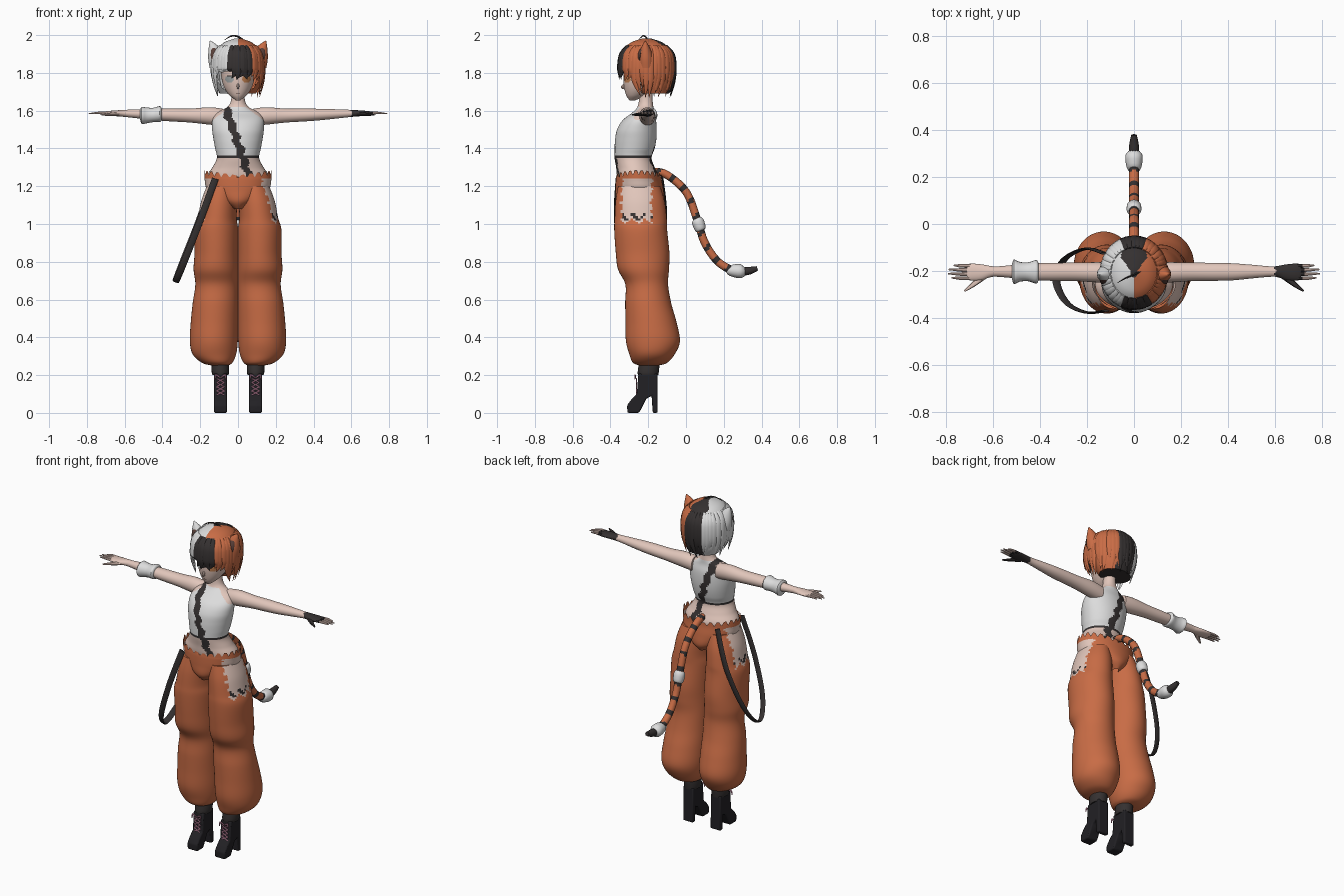
import bpy, bmesh, math, random
from mathutils import Vector

random.seed(4)
if "Cube" in bpy.data.objects:
    bpy.data.objects.remove(bpy.data.objects["Cube"])

COLOURS = {
    "skin": (0.76, 0.57, 0.50), "orange": (0.58, 0.15, 0.06), "white": (0.72, 0.72, 0.72),
    "charcoal": (0.035, 0.03, 0.03), "boot black": (0.016, 0.015, 0.018),
    "lace pink": (0.75, 0.32, 0.47), "ear brown": (0.10, 0.05, 0.04),
    "amber": (0.55, 0.22, 0.08), "eye grey": (0.35, 0.38, 0.38),
}
MATS = {}
for label, rgb in COLOURS.items():
    mat = bpy.data.materials.new(label)
    mat.use_nodes = True
    mat.diffuse_color = (*rgb, 1)
    mat.node_tree.nodes["Principled BSDF"].inputs["Base Color"].default_value = (*rgb, 1)
    MATS[label] = mat


def finish(name, bm, colour):
    """Turn a bmesh into a smooth object; colour is a name or a rule on face centres."""
    bmesh.ops.recalc_face_normals(bm, faces=bm.faces)
    mesh = bpy.data.meshes.new(name)
    used = []
    for face in bm.faces:
        label = colour(face.calc_center_median()) if callable(colour) else colour
        if label not in used:
            used.append(label)
            mesh.materials.append(MATS[label])
        face.material_index = used.index(label)
    bm.to_mesh(mesh)
    bm.free()
    mesh.shade_smooth()
    mesh.set_sharp_from_angle(angle=math.radians(40))
    obj = bpy.data.objects.new(name, mesh)
    bpy.context.collection.objects.link(obj)
    return obj


def bridge(name, rings, colour, caps=True, drop=None):
    """Join rings of points into a skin, leaving out faces where drop is true."""
    bm = bmesh.new()
    rows = [[bm.verts.new(p) for p in ring] for ring in rings]
    n = len(rows[0])
    for low, high in zip(rows, rows[1:]):
        for i in range(n):
            j = (i + 1) % n
            bm.faces.new((low[i], low[j], high[j], high[i]))
    if caps:
        bm.faces.new(rows[0])
        bm.faces.new(rows[-1])
    if drop:
        gone = [f for f in bm.faces if drop(f.calc_center_median())]
        bmesh.ops.delete(bm, geom=gone, context="FACES")
    return finish(name, bm, colour)


def smooth(rows, steps):
    """Catmull-Rom interpolation through rows of numbers."""
    out = []
    for i in range(len(rows) - 1):
        quad = zip(rows[max(i - 1, 0)], rows[i], rows[i + 1], rows[min(i + 2, len(rows) - 1)])
        quad = list(quad)
        for k in range(steps):
            t = k / steps
            out.append([b + t / 2 * (c - a + t * (2*a - 5*b + 4*c - d + t * (3*(b - c) + d - a)))
                        for a, b, c, d in quad])
    return out + [list(rows[-1])]


def circle(n):
    return [(math.cos(2 * math.pi * i / n), math.sin(2 * math.pi * i / n)) for i in range(n)]


def loft(name, rows, colour, side=1, axis="z", sides=48, steps=6, **options):
    """Rows are (position on axis, two centre coordinates, two radii)."""
    rings = []
    for t, a, b, ra, rb in smooth(rows, steps):
        ring = [(a + ra * c, b + rb * s) for c, s in circle(sides)]
        rings.append([(side * u, v, t) if axis == "z" else (side * t, u, v) for u, v in ring])
    return bridge(name, rings, colour, **options)


def sweep(name, points, widths, thick, colour, ref, sides=8, steps=5):
    """Sweep an oval along a path; thick is its depth along ref over its width."""
    rows = smooth([(*p, w) for p, w in zip(points, widths)], steps)
    path = [Vector(r[:3]) for r in rows]
    rings = []
    for i, p in enumerate(path):
        tangent = path[min(i + 1, len(path) - 1)] - path[max(i - 1, 0)]
        across = tangent.cross(Vector(ref)).normalized()
        up = across.cross(tangent).normalized()
        w = max(rows[i][3], 0.0008)
        rings.append([p + across * (w * c) + up * (w * thick * s) for c, s in circle(sides)])
    return bridge(name, rings, colour)


def wave(value, rate):
    return abs((value * rate) % 1 - 0.5) * 2


# Torso with a cropped halter top and a ragged diagonal stripe
def torso_colour(c):
    middle = -0.07 + (1.63 - c.z) * 0.34 + 0.018 * (wave(c.z, 15) - 0.5)
    if abs(c.x - middle) < 0.021 and c.z < 1.635 or 1.352 < c.z < 1.362:
        return "charcoal"
    return "white" if 1.36 < c.z < 1.62 - 0.75 * max(abs(c.x) - 0.04, 0) else "skin"


loft("torso", [(1.19, 0, -.25, .14, .1), (1.25, 0, -.255, .165, .11), (1.3, 0, -.268, .135, .102),
               (1.35, 0, -.28, .112, .098), (1.4, 0, -.272, .121, .106), (1.45, 0, -.266, .13, .109),
               (1.5, 0, -.26, .137, .105), (1.55, 0, -.247, .135, .088), (1.59, 0, -.227, .11, .057),
               (1.62, 0, -.215, .055, .042), (1.66, 0, -.213, .036, .036), (1.72, 0, -.213, .036, .036)],
     torso_colour, sides=96, steps=8)


# Baggy trousers with a torn opening at each hip
def trouser_colour(c):
    rag = 0.02 * wave(c.z, 22)
    bottom = 1.0 + 0.03 * wave(c.y, 14)
    if abs(c.x) > 0.12 and -0.35 + rag < c.y < -0.19 + rag and bottom < c.z < 1.24:
        return "charcoal" if bottom + 0.015 < c.z < 1.02 + 0.045 * wave(c.y, 18) else "skin"
    return "orange"


hips = loft("trouser_hips", [(1.08, 0, -.24, .03, .1), (1.12, 0, -.243, .1, .128),
                             (1.18, 0, -.246, .163, .127), (1.23, 0, -.25, .176, .122),
                             (1.25, 0, -.25, .178, .12)], trouser_colour, sides=72, caps=False)
rim = max(v.co.z for v in hips.data.vertices)
for v in hips.data.vertices:
    if v.co.z > rim - 0.001:
        v.co.z += 0.15 * abs(v.co.x) - 0.008 + (0.015 if v.index % 3 else -0.008)

LEG = [(.25, .095, -.195, .04, .045), (.265, .11, -.19, .08, .09), (.31, .125, -.18, .115, .12),
       (.38, .128, -.175, .127, .143), (.48, .125, -.185, .125, .135), (.58, .12, -.2, .12, .122),
       (.68, .113, -.208, .113, .113), (.76, .117, -.225, .118, .135), (.85, .115, -.23, .115, .142),
       (.97, .115, -.24, .115, .14), (1.03, .11, -.24, .103, .138), (1.12, .1, -.243, .095, .13),
       (1.2, .088, -.248, .078, .112)]
BOOT = [(-.31, 0), (-.312, .04), (-.29, .07), (-.26, .1), (-.252, .21), (-.152, .21), (-.15, 0),
        (-.176, 0), (-.182, .09), (-.21, .075), (-.24, .015), (-.25, 0)]
ARM = [(.08, -.205, 1.565, .04, .045), (.15, -.205, 1.572, .043, .046), (.25, -.203, 1.574, .039, .037),
       (.35, -.203, 1.577, .038, .034), (.42, -.203, 1.579, .036, .031), (.5, -.202, 1.582, .029, .026),
       (.58, -.202, 1.585, .022, .02), (.61, -.202, 1.586, .024, .018), (.65, -.205, 1.586, .034, .015),
       (.69, -.204, 1.586, .036, .012), (.71, -.204, 1.586, .032, .008)]

for side, word in ((1, "left"), (-1, "right")):
    loft(word + "_trouser_leg", LEG, trouser_colour, side=side, sides=64)

    # Ankle cuff and heeled boot
    loft(word + "_ankle_cuff", [(.2, .093, -.2, .042, .054), (.215, .093, -.2, .046, .056),
                                (.25, .093, -.196, .046, .055), (.28, .093, -.195, .04, .05)],
         "charcoal", side=side, sides=24, steps=3)
    bm = bmesh.new()
    edge = [bm.verts.new((side * 0.093 - 0.034, y, z)) for y, z in BOOT]
    grown = bmesh.ops.extrude_face_region(bm, geom=[bm.faces.new(edge)])["geom"]
    bmesh.ops.translate(bm, vec=(0.068, 0, 0), verts=[g for g in grown if isinstance(g, bmesh.types.BMVert)])
    boot = finish(word + "_boot", bm, "boot black")
    bevel = boot.modifiers.new("soft edges", "BEVEL")
    bevel.width, bevel.segments = 0.007, 2

    # Crossed laces with a bow
    for k in range(4):
        z = 0.105 + k * 0.022
        for tilt in (1, -1):
            ends = [(side * 0.093 + u * 0.02, -0.262, z + tilt * u * 0.011) for u in (-1, 0, 1)]
            sweep(word + "_boot_lace", ends, [.0035] * 3, 1, "lace pink", (0, 1, 0), 6, 1)
    for tilt in (1, -1):
        bow = [(side * 0.093, -.265, .185), (side * 0.093 + tilt * .024, -.27, .2),
               (side * 0.093 + tilt * .03, -.27, .175)]
        sweep(word + "_lace_bow", bow, [.003, .006, .002], 0.6, "lace pink", (0, 1, 0), 6, 3)

    # Arm and hand, gloved on the left
    loft(word + "_arm", ARM, lambda c: "charcoal" if c.x > 0.595 + 0.01 * wave(c.y, 40) else "skin",
         side=side, axis="x", sides=24, steps=5)
    for k, tip in enumerate((.775, .79, .787, .765)):
        y = -0.23 + k * 0.0175
        sweep(word + "_finger", [(side * .69, y, 1.586), (side * .735, y, 1.588), (side * tip, y + .002, 1.584)],
              [.0085, .0075, .003], 0.9, lambda c: "charcoal" if c.x > 0 and c.x < .72 else "skin", (0, 0, 1))
    sweep(word + "_thumb", [(side * .635, -.22, 1.582), (side * .68, -.255, 1.58), (side * .72, -.285, 1.578)],
          [.014, .011, .004], 0.8, "charcoal" if side > 0 else "skin", (0, 0, 1))

    # Cat ear with a dark inside
    fur = "orange" if side > 0 else "white"
    sweep(word + "_ear", [(side * .1, -.21, 1.84), (side * .115, -.213, 1.89), (side * .132, -.215, 1.935),
                          (side * .148, -.215, 1.97)], [.052, .045, .026, .002], 0.85, fur, (0, 1, 0), 16)
    sweep(word + "_ear_inside", [(side * .105, -.245, 1.86), (side * .12, -.244, 1.9), (side * .137, -.226, 1.945)],
          [.03, .026, .003], 0.45, "ear brown", (0, 1, 0), 12)

# Fluffy wrist cuff on the right arm
loft("wrist_cuff", [(.405, -.203, 1.58, .036, .034), (.415, -.203, 1.582, .05, .042),
                    (.45, -.203, 1.577, .04, .038), (.485, -.203, 1.575, .042, .042),
                    (.51, -.203, 1.575, .052, .045), (.518, -.203, 1.58, .03, .026)],
     "white", side=-1, axis="x", sides=20, steps=3)


# Head with painted eyes and mouth
def face_colour(c):
    if c.y < -0.25:
        spot = Vector(((abs(c.x) - 0.045) / 0.023, (c.z - 1.768) / 0.02))
        if spot.length < 1:
            return "charcoal" if spot.y > 0.55 else ("amber" if c.x > 0 else "eye grey")
        if abs(c.x) < 0.012 and abs(c.z - 1.692) < 0.002:
            return "ear brown"
    return "skin"


loft("head", [(1.655, 0, -.283, .012, .016), (1.68, 0, -.266, .044, .05), (1.72, 0, -.242, .072, .085),
              (1.77, 0, -.225, .087, .107), (1.83, 0, -.215, .09, .112), (1.9, 0, -.21, .07, .085)],
     face_colour, sides=96, steps=10)
sweep("nose", [(0, -.322, 1.75), (0, -.333, 1.73), (0, -.338, 1.722), (0, -.318, 1.715)],
      [.003, .007, .006, .003], 1, "skin", (1, 0, 0))


# Hair: white and orange halves parted by black
def hair_colour(c):
    if c.y < -0.27 and abs(c.x - 0.015) < 0.062 and c.z < 1.9:
        return "charcoal"
    if abs(c.x) < 0.055 * min(max((c.y + 0.22) / 0.08, 0), 1):
        return "charcoal"
    return "orange" if c.x > 0 else "white"


loft("hair_cap", [(1.69, 0, -.165, .095, .075), (1.74, 0, -.175, .118, .105), (1.8, 0, -.195, .13, .13),
                  (1.86, 0, -.205, .131, .142), (1.92, 0, -.208, .113, .125), (1.96, 0, -.208, .075, .085),
                  (1.983, 0, -.208, .015, .02)], hair_colour, sides=64,
     drop=lambda c: c.y < -0.235 and c.z < 1.835 and abs(c.x) < 0.105)

LOCKS = 40
for k in range(LOCKS):
    angle = 2 * math.pi * (k + random.uniform(-0.25, 0.25)) / LOCKS
    out = Vector((math.cos(angle), math.sin(angle), 0))
    front = out.y < -0.55
    tip = random.uniform(1.755, 1.81) if front else random.uniform(1.665, 1.72)
    swing = Vector((-out.y, out.x, 0)) * random.uniform(-0.025, 0.025)

    def at(scale, z):
        return Vector((out.x * 0.136 * scale, -0.207 + out.y * 0.148 * scale, z))

    middle = at(1.02, 1.83)
    pts = [at(0.72, 1.945), at(0.95, 1.9), middle, at(1.0 if front else 0.98, (1.83 + tip) / 2),
           at(0.98 if front else 0.84, tip) + swing]
    sweep("hair_lock", pts, [.008, .02, .02, .015, .001], 0.4, hair_colour(middle), out, 6, 3)
sweep("stray_curl", [(.03, -.2, 1.97), (.0, -.215, 1.992), (-.035, -.23, 1.995), (-.07, -.25, 1.975)],
      [.006, .005, .004, .001], 0.8, "charcoal", (0, 1, 0), 6)


# Striped tail with white tufts
def tail_colour(c):
    if c.y > 0.29:
        return "charcoal"
    return "charcoal" if ((c.y - c.z) * 9) % 1 < 0.28 else "orange"


sweep("tail", [(0, -.19, 1.275), (0, -.11, 1.265), (0, 0, 1.17), (0, .06, 1.02), (0, .1, .9), (0, .17, .8),
               (0, .26, .75), (0, .33, .752), (0, .378, .765)],
      [.02, .021, .021, .021, .021, .021, .022, .021, .012], 1, tail_colour, (1, 0, 0), 16, 12)
sweep("tail_tuft_middle", [(0, .055, 1.03), (0, .062, 1.015), (0, .076, .975), (0, .08, .965)],
      [.02, .032, .03, .02], 1, "white", (1, 0, 0), 12, 3)
sweep("tail_tuft_end", [(0, .225, .763), (0, .24, .755), (0, .29, .75), (0, .315, .753)],
      [.02, .031, .037, .018], 1, "white", (1, 0, 0), 12, 3)

# Loose strap hanging from the right hip
sweep("hanging_strap", [(-.12, -.368, 1.24), (-.2, -.376, 1.02), (-.285, -.335, .8), (-.33, -.24, .695),
                        (-.295, -.15, .79), (-.205, -.105, 1.02), (-.125, -.125, 1.25)],
      [.005] * 7, 3.6, "charcoal", (0.93, 0, -0.36), 8, 8)
